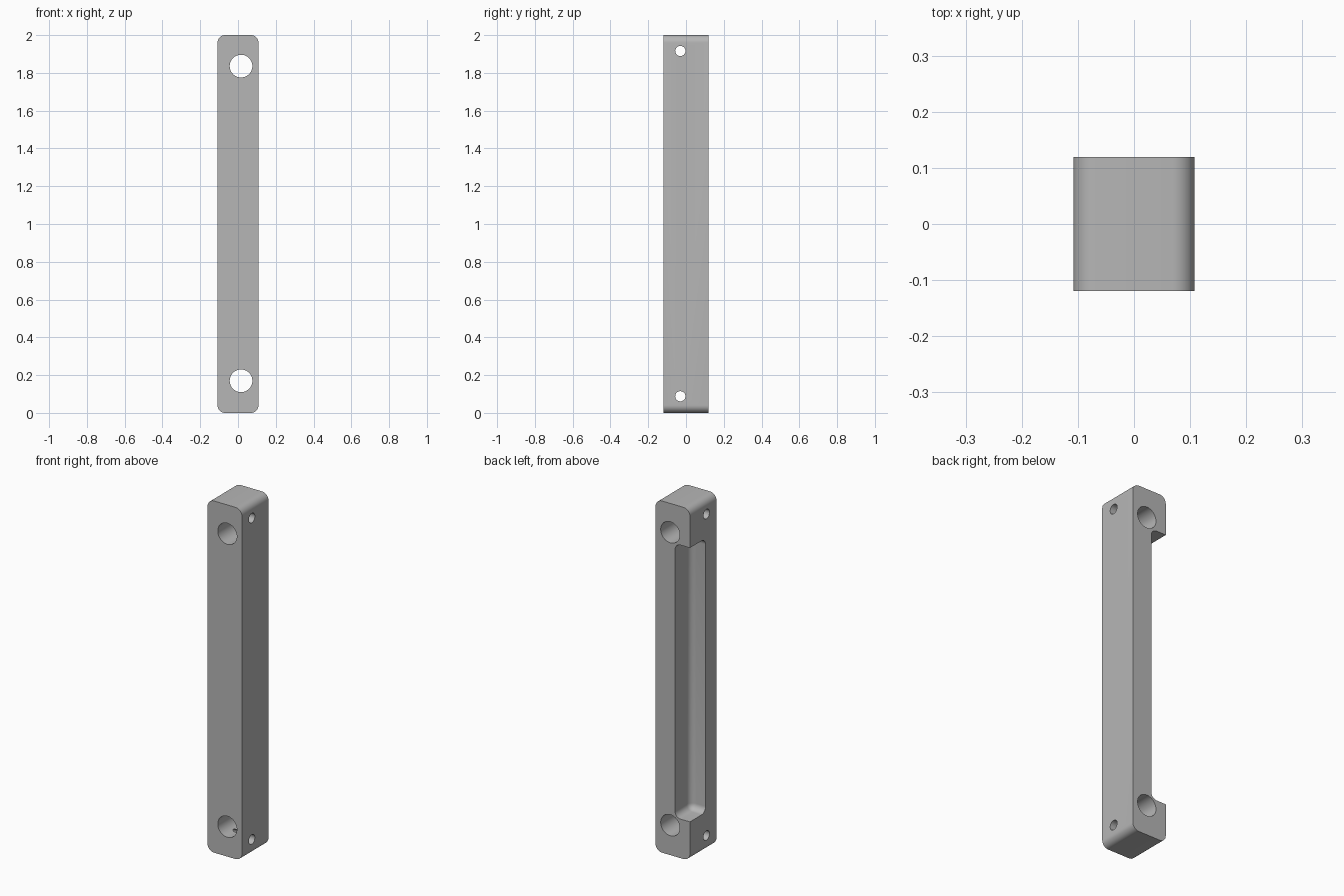
import bpy
import bmesh
from math import pi
from mathutils import Matrix, Vector

default = bpy.data.objects.get("Cube")
if default:
    bpy.data.objects.remove(default, do_unlink=True)

grey = bpy.data.materials.new("plain grey")
grey.use_nodes = True
colour = (0.47, 0.47, 0.47, 1)
grey.diffuse_color = colour
grey.node_tree.nodes["Principled BSDF"].inputs["Base Color"].default_value = colour


def finish(name, bm):
    mesh = bpy.data.meshes.new(name)
    bm.to_mesh(mesh)
    bm.free()
    mesh.materials.append(grey)
    obj = bpy.data.objects.new(name, mesh)
    bpy.context.collection.objects.link(obj)
    return obj


def rounded_box(name, low, high, radius, along_y_only=False):
    low, high = Vector(low), Vector(high)
    bm = bmesh.new()
    bmesh.ops.create_cube(bm, size=1)
    bmesh.ops.scale(bm, vec=high - low, verts=bm.verts)
    bmesh.ops.translate(bm, vec=(low + high) / 2, verts=bm.verts)
    edges = [e for e in bm.edges if not along_y_only
             or abs(e.verts[0].co.y - e.verts[1].co.y) > 0.01]
    bmesh.ops.bevel(bm, geom=edges, offset=radius, segments=8,
                    affect='EDGES', profile=0.5)
    return finish(name, bm)


def drill(name, centre, radius, axis):
    bm = bmesh.new()
    bmesh.ops.create_cone(bm, cap_ends=True, segments=48, radius1=radius,
                          radius2=radius, depth=0.6,
                          matrix=Matrix.Translation(centre) @ Matrix.Rotation(pi / 2, 4, axis))
    return finish(name, bm)


# Bar with its four lengthwise end corners rounded
bar = rounded_box("mounting_bar", (-0.108, -0.119, 0), (0.108, 0.119, 2), 0.04, True)

# Filleted pocket open to the back and the -x side
cutters = [rounded_box("pocket_cutter", (-0.014, -0.022, 0.222), (-0.3, 0.3, 1.78), 0.035)]

# Large bolt holes front to back, small cross holes side to side
for end, bolt_z, pin_z in (("lower", 0.17, 0.088), ("upper", 1.836, 1.916)):
    cutters.append(drill(end + "_bolt_hole_cutter", (0.016, 0, bolt_z), 0.06, 'X'))
    cutters.append(drill(end + "_pin_hole_cutter", (0, -0.03, pin_z), 0.027, 'Y'))

for cutter in cutters:
    bm = bmesh.new()
    bm.from_mesh(cutter.data)
    bmesh.ops.recalc_face_normals(bm, faces=bm.faces)
    bm.to_mesh(cutter.data)
    bm.free()
    cut = bar.modifiers.new(cutter.name, 'BOOLEAN')
    cut.operation = 'DIFFERENCE'
    cut.solver = 'EXACT'
    cut.object = cutter

# Bake the cuts, then remove the cutters
bpy.context.view_layer.update()
evaluated = bar.evaluated_get(bpy.context.evaluated_depsgraph_get())
bar_mesh = bpy.data.meshes.new_from_object(evaluated)
bar.modifiers.clear()
bar.data = bar_mesh
for cutter in cutters:
    bpy.data.objects.remove(cutter, do_unlink=True)

for obj in bpy.context.selected_objects:
    obj.select_set(False)
bar.select_set(True)
bpy.context.view_layer.objects.active = bar
bpy.ops.object.shade_smooth_by_angle(angle=pi / 6)
